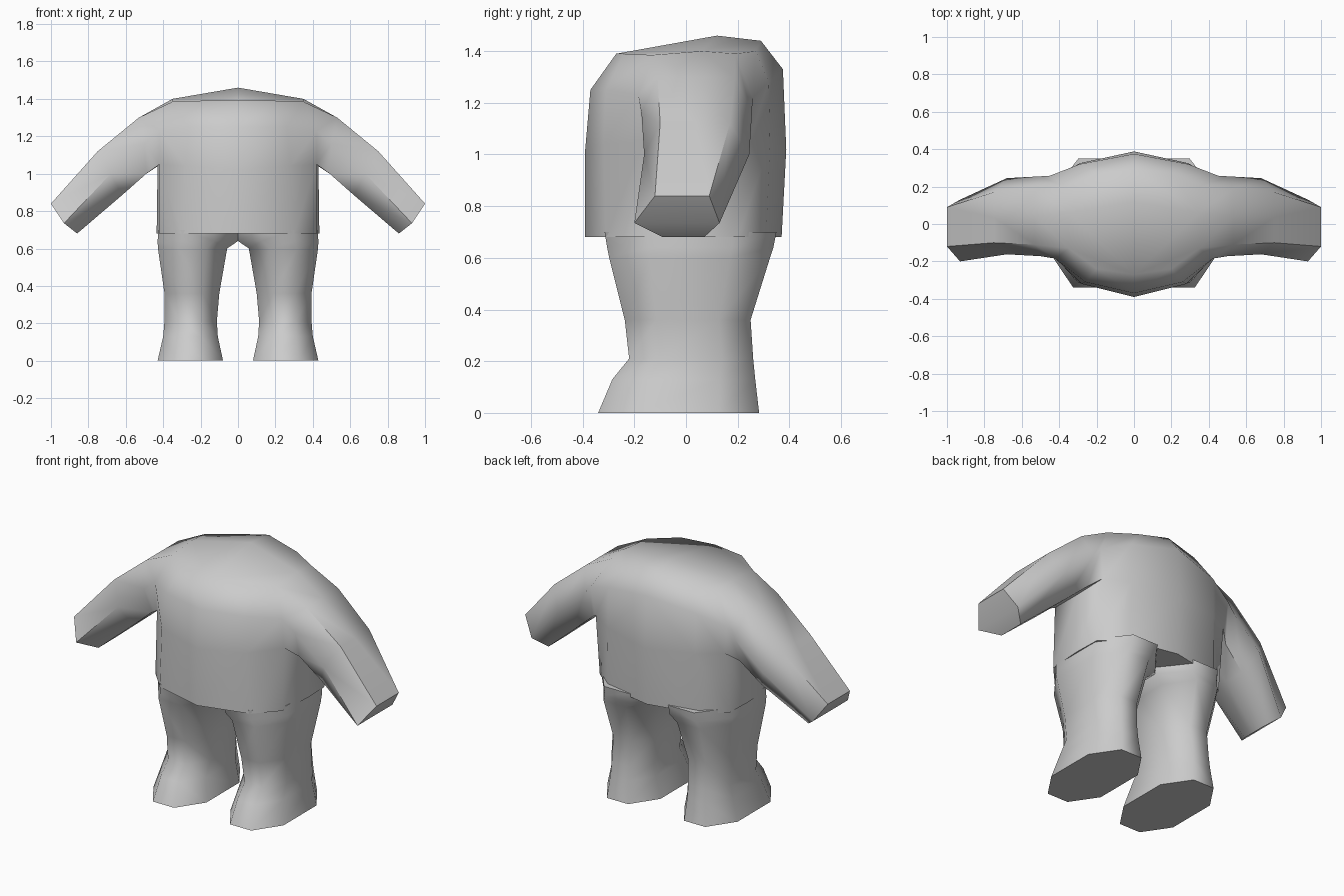
import bpy, bmesh, math
from mathutils import Vector

cube = bpy.data.objects.get("Cube")
if cube:
    bpy.data.objects.remove(cube, do_unlink=True)

grey = bpy.data.materials.new("light_grey")
grey.use_nodes = True
COLOR = (0.6, 0.6, 0.6, 1)
grey.diffuse_color = COLOR
grey.node_tree.nodes["Principled BSDF"].inputs["Base Color"].default_value = COLOR


def finish(bm, name):
    """Turn a bmesh into a smooth-shaded object that keeps its hard edges."""
    bmesh.ops.recalc_face_normals(bm, faces=bm.faces[:])
    mesh = bpy.data.meshes.new(name)
    bm.to_mesh(mesh)
    bm.free()
    mesh.materials.append(grey)
    ob = bpy.data.objects.new(name, mesh)
    bpy.context.collection.objects.link(ob)
    bpy.ops.object.select_all(action='DESELECT')
    ob.select_set(True)
    bpy.context.view_layer.objects.active = ob
    bpy.ops.object.shade_smooth_by_angle(angle=math.radians(62))
    return ob


def bridge(bm, a, b, closed=True):
    """Join two equal rows of vertices with quads."""
    n = len(a)
    for i in range(n if closed else n - 1):
        j = (i + 1) % n
        bm.faces.new((a[i], a[j], b[j], b[i]))


# Shirt: half a torso with an armhole, the sleeve grows out of the armhole
bm = bmesh.new()


def row(points):
    return [bm.verts.new(p) for p in points]


# Each row runs front centre -> side -> back centre
hem = row([(0, -.39, .68), (.30, -.31, .68), (.42, -.18, .68), (.435, .03, .68),
           (.43, .20, .68), (.30, .31, .68), (0, .37, .68)])
chest = row([(0, -.39, 1.02), (.28, -.32, 1.04), (.42, -.165, 1.05), (.43, .03, 1.04),
             (.425, .245, 1.05), (.29, .325, 1.04), (0, .388, 1.02)])
upper = row([(0, -.37, 1.25), (.26, -.31, 1.25), (.42, -.185, 1.23),
             (.45, .258, 1.22), (.29, .32, 1.28), (0, .375, 1.33)])
collar = row([(0, -.27, 1.39), (.2, -.24, 1.39), (.35, -.13, 1.385), (.35, .06, 1.40),
              (.35, .19, 1.39), (.2, .27, 1.40), (0, .29, 1.44)])
peak = bm.verts.new((0, .12, 1.46))

bridge(bm, hem, chest, closed=False)
bridge(bm, chest[:3], upper[:3], closed=False)
bridge(bm, chest[4:], upper[3:], closed=False)
bridge(bm, upper[:3], collar[:3], closed=False)
bridge(bm, upper[3:], collar[4:], closed=False)
bm.faces.new(hem)

# Shoulder top
c = collar
for f in ((c[0], c[1], c[2]), (c[0], c[2], c[3], peak),
          (peak, c[3], c[6]), (c[3], c[4], c[5], c[6])):
    bm.faces.new(f)

# Sleeve rings: top (x, z), middle (x, z), bottom (x, z), front y, back y,
# then front and back y of the flat top and of the flat bottom
RINGS = [
    ((.53, 1.30), (.50, 1.16), (.49, 1.00), -.172, .255, (-.11, .19), (-.12, .19)),
    ((.75, 1.12), (.68, 1.00), (.62, .885), -.162, .245, (-.10, .17), (-.10, .17)),
    ((1.0, .84), (.93, .735), (.86, .68), -.20, .13, (-.12, .09), (-.09, .07)),
]
ring = [chest[2], upper[2], collar[2], collar[3], collar[4], upper[3], chest[4], chest[3]]
for (tx, tz), (mx, mz), (bx, bz), y0, y1, top, low in RINGS:
    new = row([(bx, low[0], bz), (mx, y0, mz), (tx, top[0], tz), (tx, sum(top) / 2, tz),
               (tx, top[1], tz), (mx, y1, mz), (bx, low[1], bz), (bx, sum(low) / 2, bz)])
    bridge(bm, ring, new)
    ring = new

# Flat sleeve end in two halves, front-to-back crease across the middle
bm.faces.new(ring[1:6])
bm.faces.new([ring[0], ring[1], ring[5], ring[6], ring[7]])

# Mirror to the other side and weld the centre line
bmesh.ops.mirror(bm, geom=bm.verts[:] + bm.edges[:] + bm.faces[:],
                 axis='X', merge_dist=0.0001)
bmesh.ops.remove_doubles(bm, verts=bm.verts[:], dist=0.0001)
finish(bm, "shirt")

# Legs: eight-sided loft; height, inner x, outer x, front y, back y
LEG = [
    (0, .08, .43, -.34, .283),
    (.13, .108, .40, -.285, .268),
    (.21, .113, .393, -.22, .26),
    (.36, .10, .393, -.237, .25),
    (.60, .058, .428, -.297, .325),
    (.64, .0, .43, -.305, .338),
    (.70, .0, .425, -.315, .35),
]


def leg(name, side):
    bm = bmesh.new()
    prev = None
    for z, xi, xo, yf, yb in LEG:
        cx, cy = (xi + xo) / 2, (yf + yb) / 2
        hx, hy = (xo - xi) / 2, (yb - yf) / 2
        pts = [(-.4, -1), (.4, -1), (1, -.5), (1, .5), (.4, 1), (-.4, 1), (-1, .5), (-1, -.5)]
        ring = [bm.verts.new((side * (cx + hx * u), cy + hy * v, z)) for u, v in pts]
        if prev:
            bridge(bm, prev, ring)
        else:
            bm.faces.new(ring)
        prev = ring
    bm.faces.new(prev)
    return finish(bm, name)


leg("left_leg", 1)
leg("right_leg", -1)
